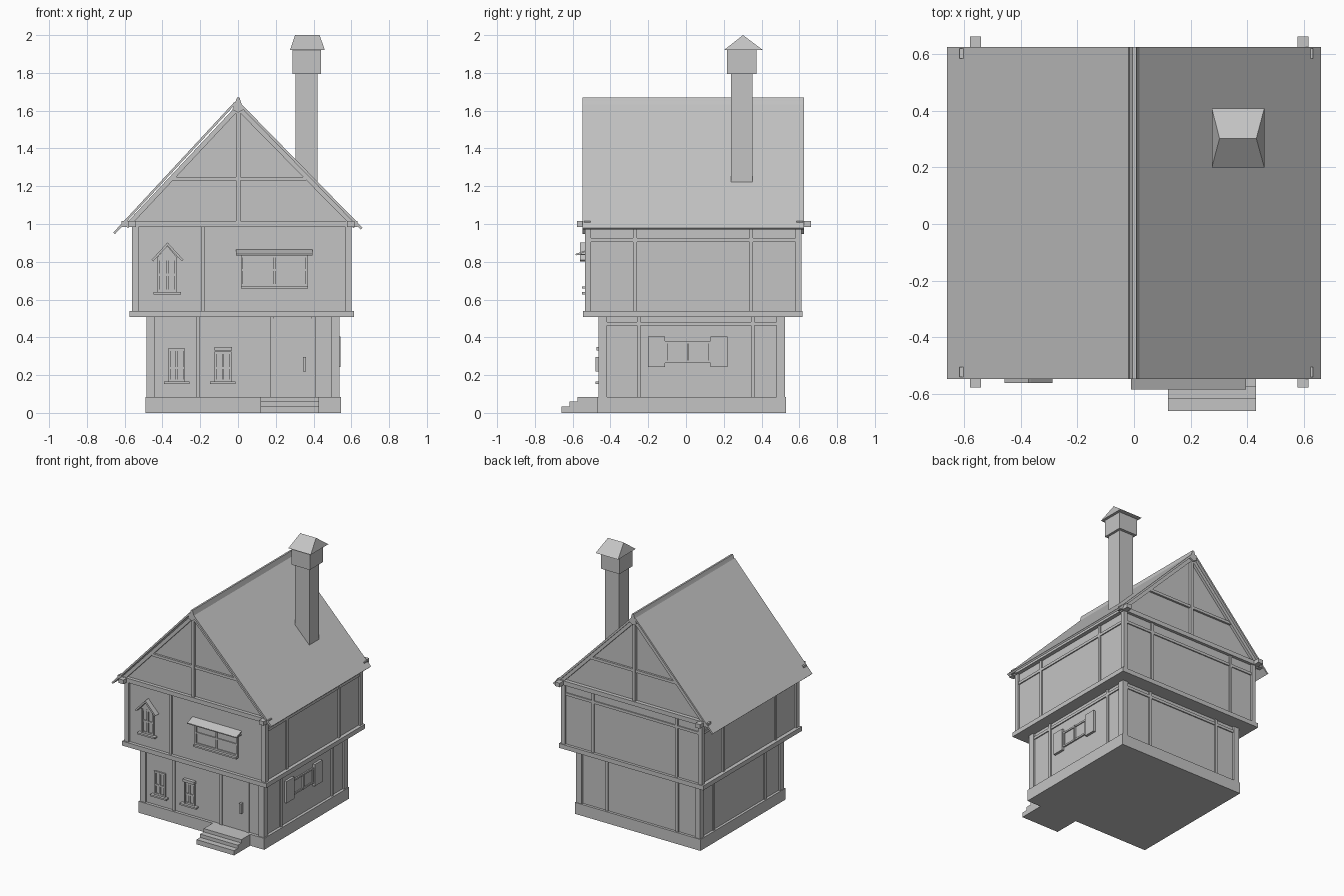
import bpy, bmesh, math
from mathutils import Vector, Matrix

cube = bpy.data.objects.get("Cube")
if cube:
    bpy.data.objects.remove(cube, do_unlink=True)

grey = bpy.data.materials.new("plain_grey")
GREY = (0.55, 0.55, 0.55, 1)
grey.diffuse_color = GREY
grey.use_nodes = True
grey.node_tree.nodes["Principled BSDF"].inputs["Base Color"].default_value = GREY


def finish(name, bm):
    bmesh.ops.recalc_face_normals(bm, faces=bm.faces)
    mesh = bpy.data.meshes.new(name)
    bm.to_mesh(mesh)
    bm.free()
    mesh.materials.append(grey)
    obj = bpy.data.objects.new(name, mesh)
    bpy.context.collection.objects.link(obj)
    return obj


def box(name, x0, x1, y0, y1, z0, z1):
    bm = bmesh.new()
    bmesh.ops.create_cube(bm, size=1, matrix=Matrix.Translation(
        ((x0 + x1) / 2, (y0 + y1) / 2, (z0 + z1) / 2)) @ Matrix.Diagonal((x1 - x0, y1 - y0, z1 - z0, 1)))
    return finish(name, bm)


def prism(name, points, y0, y1):
    """Extrude an x-z outline along y."""
    bm = bmesh.new()
    face = bm.faces.new([bm.verts.new((x, y0, z)) for x, z in points])
    ext = bmesh.ops.extrude_face_region(bm, geom=[face])
    verts = [g for g in ext["geom"] if isinstance(g, bmesh.types.BMVert)]
    bmesh.ops.translate(bm, vec=(0, y1 - y0, 0), verts=verts)
    return finish(name, bm)


def slab(name, a, b, thick, y0, y1):
    """Sloping board from a to b in x-z, with its thickness below the line."""
    a, b = Vector(a), Vector(b)
    d = (b - a).normalized()
    n = Vector((d.y, -d.x))
    if n.y > 0:
        n = -n
    return prism(name, [a, b, b + n * thick, a + n * thick], y0, y1)


def storey(name, x0, x1, y0, y1, z0, z1, corner, rail, studs):
    """Recessed walls with corner posts, rails and studs on every side."""
    r, w = 0.014, 0.02
    box(name + "_walls", x0 + r, x1 - r, y0 + r, y1 - r, z0, z1)
    for x in (x0, x1 - corner):
        for y in (y0, y1 - corner):
            box(name + "_corner_post", x, x + corner, y, y + corner, z0, z1)
    # studs and rails sit slightly behind the corner posts
    s = 0.004
    for x in studs["front"]:
        box(name + "_front_stud", x, x + w, y0 + s, y0 + 0.03, z0, z1)
    for x in studs["back"]:
        box(name + "_back_stud", x, x + w, y1 - 0.03, y1 - s, z0, z1)
    for y in studs["side"]:
        box(name + "_right_stud", x1 - 0.03, x1 - s, y, y + w, z0, z1)
        box(name + "_left_stud", x0 + s, x0 + 0.03, y, y + w, z0, z1)
    box(name + "_back_rail", x0 + r, x1 - r, y1 - 0.03, y1 - 0.006, rail, rail + w)
    box(name + "_right_rail", x1 - 0.03, x1 - 0.006, y0 + r, y1 - r, rail, rail + w)
    box(name + "_left_rail", x0 + 0.006, x0 + 0.03, y0 + r, y1 - r, rail, rail + w)


def window(name, x0, x1, z0, z1, wall, bar, sill=0.022):
    """Front window: frame, cross bars and sill on the wall plane."""
    f, out = 0.012, wall - 0.012
    box(name + "_pane", x0, x1, wall - 0.003, wall + 0.01, z0, z1)
    for x in (x0, (x0 + x1 - f) / 2, x1 - f):
        box(name + "_upright", x, x + f, out, wall, z0, z1)
    for z in (z0, bar, z1 - f):
        box(name + "_crossbar", x0, x1, out + 0.002, wall, z, z + f)
    box(name + "_sill", x0 - sill, x1 + sill, wall - 0.03, wall, z0 - 0.012, z0)


# Foundation and front steps
box("foundation", -0.49, 0.545, -0.47, 0.53, 0, 0.085)
for y, z0, z1 in ((-0.66, 0, 0.035), (-0.617, 0.0, 0.06), (-0.575, 0.0, 0.085)):
    box("front_step", 0.12, 0.43, y, -0.46, z0, z1)

# Ground storey
storey("lower", -0.485, 0.538, -0.462, 0.525, 0.085, 0.51, 0.045, 0.462,
       dict(front=(-0.22, 0.17, 0.39), back=(-0.3, 0.28), side=(-0.26, 0.343)))
LOW = -0.448
window("lower_left_window", -0.37, -0.28, 0.165, 0.34, LOW, 0.232)
window("lower_middle_window", -0.125, -0.035, 0.165, 0.325, LOW, 0.232)
box("window_lintel", -0.125, -0.032, LOW - 0.025, LOW, 0.33, 0.35)
box("door", 0.19, 0.39, LOW - 0.005, LOW, 0.085, 0.5)
box("door_handle", 0.343, 0.36, LOW - 0.03, LOW, 0.22, 0.295)

# Shuttered side window
SIDE = 0.524
box("side_window_pane", SIDE - 0.01, SIDE + 0.003, -0.11, 0.13, 0.265, 0.38)
for y in (-0.11, 0.004, 0.118):
    box("side_window_upright", SIDE, SIDE + 0.012, y, y + 0.012, 0.265, 0.38)
for z in (0.265, 0.368):
    box("side_window_crossbar", SIDE, SIDE + 0.01, -0.11, 0.13, z, z + 0.012)
for y in (-0.2, 0.13):
    box("side_shutter", SIDE, SIDE + 0.018, y, y + 0.09, 0.243, 0.405)

# Overhanging floor band and upper storey
box("floor_band", -0.575, 0.615, -0.545, 0.618, 0.507, 0.54)
storey("upper", -0.56, 0.602, -0.535, 0.612, 0.54, 0.985, 0.033, 0.905,
       dict(front=(-0.197,), back=(-0.355, 0.335), side=(-0.28, 0.335)))
UP = -0.521
window("wide_window", 0.015, 0.37, 0.67, 0.835, UP, 0.75, 0.0)
prism("wide_window_awning", [(-0.01, 0.835), (0.395, 0.835), (0.395, 0.842), (-0.01, 0.842)], -0.585, UP)
bm = bmesh.new()
bmesh.ops.create_cube(bm, size=1, matrix=Matrix.Translation((0.1925, -0.55, 0.85))
                      @ Matrix.Rotation(math.radians(20), 4, "X") @ Matrix.Diagonal((0.405, 0.072, 0.008, 1)))
finish("awning_roof", bm)
window("small_window", -0.425, -0.325, 0.64, 0.82, UP, 0.725)
prism("small_window_gable", [(-0.43, 0.82), (-0.32, 0.82), (-0.375, 0.885)], UP - 0.01, UP)
for s in (-1, 1):
    slab("small_window_hood", (-0.373 + s * 0.085, 0.81), (-0.373, 0.902), 0.012, UP - 0.04, UP)

# Wall-plate beams with projecting ends
for x in (-0.58, 0.577):
    box("side_plate_beam", x, x + 0.04, -0.578, 0.663, 0.985, 1.015)
for y in (-0.545, 0.58):
    box("end_plate_beam", -0.617, 0.632, y + 0.005, y + 0.04, 0.985, 1.017)

# Gable ends with framing
prism("attic_walls", [(-0.57, 1.0), (0.6, 1.0), (0, 1.61)], -0.515, 0.592)
for y0, y1 in ((-0.535, -0.505), (0.582, 0.612)):
    box("king_post", -0.01, 0.012, y0, y1, 1.0, 1.63)
    box("gable_collar_beam", -0.35, 0.36, y0 + 0.005, y1 - 0.005, 1.23, 1.25)
    slab("gable_rafter_left", (-0.6, 0.995), (0, 1.635), 0.025, y0, y1)
    slab("gable_rafter_right", (0.63, 0.995), (0, 1.635), 0.025, y0, y1)

# Roof planes and ridge
slab("roof_left", (-0.66, 0.955), (-0.02, 1.645), 0.012, -0.547, 0.625)
slab("roof_right", (0.66, 0.98), (0.015, 1.638), 0.014, -0.547, 0.625)
prism("ridge_cap", [(-0.03, 1.605), (-0.012, 1.65), (-0.005, 1.67), (0.008, 1.67),
                    (0.014, 1.65), (0.028, 1.605), (0, 1.59)], -0.547, 0.625)

# Chimney with hipped cap
box("chimney_stack", 0.305, 0.422, 0.237, 0.353, 1.15, 1.8)
box("chimney_head", 0.288, 0.44, 0.217, 0.373, 1.795, 1.92)
bm = bmesh.new()
base = [bm.verts.new(p) for p in ((0.275, 0.2, 1.92), (0.46, 0.2, 1.92), (0.46, 0.408, 1.92), (0.275, 0.408, 1.92))]
ridge = [bm.verts.new((x, 0.302, 2.0)) for x in (0.302, 0.432)]
for f in ((0, 1, 2, 3), (0, 1, 5, 4), (1, 2, 5), (2, 3, 4, 5), (3, 0, 4)):
    bm.faces.new([(base + ridge)[i] for i in f])
finish("chimney_cap", bm)
